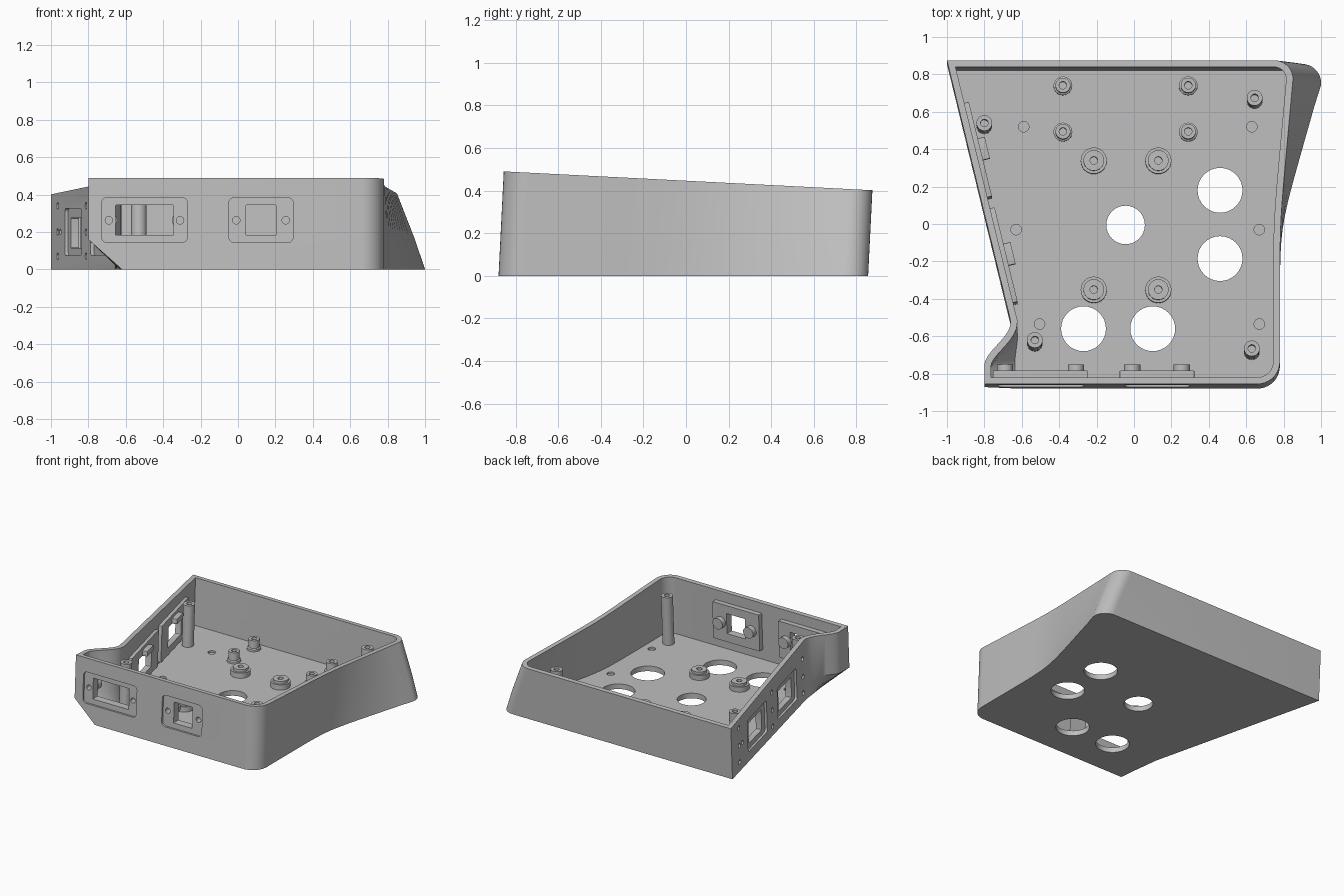
import bpy, bmesh, math
from mathutils import Matrix, Vector

cube = bpy.data.objects.get("Cube")
if cube:
    bpy.data.objects.remove(cube)

grey = bpy.data.materials.new("plain grey")
grey.use_nodes = True
grey.diffuse_color = (0.52, 0.52, 0.52, 1)
grey.node_tree.nodes["Principled BSDF"].inputs["Base Color"].default_value = (0.52, 0.52, 0.52, 1)

LEAN = 0.05          # walls lean back with height
WALL = 0.036
FLOOR_Z = 0.04
UP = Vector((0, LEAN, 1))


def frame(origin, u, w, d):
    m = Matrix((u, w, d)).transposed().to_4x4()
    m.translation = origin
    return m


# Local frames: two in-plane axes, then depth
FLOOR = frame((0, 0, 0), (1, 0, 0), (0, 1, 0), (0, 0, 1))
FRONT = frame((0, -0.88, 0), (1, 0, 0), UP, (0, 1, 0))
along = Vector((0.34, -1.395, 0)).normalized()
SIDE = frame((-1, 0.855, 0), along, UP, (-along.y, along.x, 0))


def loft(name, rings, matrix=Matrix()):
    """Skin a stack of equal rings and cap both ends."""
    bm = bmesh.new()
    loops = [[bm.verts.new(p) for p in ring] for ring in rings]
    n = len(loops[0])
    for a, b in zip(loops, loops[1:]):
        for i in range(n):
            j = (i + 1) % n
            bm.faces.new((a[i], a[j], b[j], b[i]))
    bm.faces.new(loops[0])
    bm.faces.new(loops[-1])
    bm.transform(matrix)
    bmesh.ops.recalc_face_normals(bm, faces=bm.faces)
    mesh = bpy.data.meshes.new(name)
    bm.to_mesh(mesh)
    bm.free()
    mesh.materials.append(grey)
    ob = bpy.data.objects.new(name, mesh)
    bpy.context.collection.objects.link(ob)
    return ob


def arc(cx, cy, r, a0, a1, n):
    angles = [math.radians(a0 + (a1 - a0) * i / n) for i in range(n + 1)]
    return [(cx + r * math.cos(a), cy + r * math.sin(a)) for a in angles]


def circle(cx, cy, r):
    return arc(cx, cy, r, 0, 360, 32)[:-1]


def rounded(cx, cy, w, h, r):
    x, y = w / 2 - r, h / 2 - r
    corners = ((x, y, 0), (-x, y, 90), (-x, -y, 180), (x, -y, 270))
    return [p for dx, dy, a in corners for p in arc(cx + dx, cy + dy, r, a, a + 90, 4)]


def prism(name, where, shape, d0, d1):
    return loft(name, [[(u, w, d) for u, w in shape] for d in (d0, d1)], where)


def combine(tool, operation):
    mod = shell.modifiers.new("combine", 'BOOLEAN')
    mod.operation, mod.object, mod.solver = operation, tool, 'EXACT'
    bpy.context.view_layer.objects.active = shell
    bpy.ops.object.modifier_apply(modifier=mod.name)
    bpy.data.objects.remove(tool)


def cut(where, shape, d0, d1):
    combine(prism("cutter", where, shape, d0, d1), 'DIFFERENCE')


def rim_z(y):
    return 0.445 - 0.051 * y


# Plan outline: flared right side, bulge at the front of the left side
def outline(t, bulge):
    flare = 0.22 + (0.07 - 0.22) * t
    pts = [(-1, 0.855)]
    for i in range(13):
        s = i / 12
        base = -0.66 + 0.03 * s
        pts.append((base + (-0.8 - base) * s * s * (3 - 2 * s) * bulge, -0.54 - 0.24 * s))
    pts.append((-0.62 - 0.18 * bulge, -0.88))
    pts += arc(0.66, -0.76, 0.12, -90, 0, 10)
    for i in range(15):
        y = -0.3 + i / 15
        ramp = 0.08 * math.log(1 + math.exp((y + 0.02) / 0.08)) / 0.775
        pts.append((0.78 + flare * ramp, y))
    return pts + arc(0.68 + flare, 0.755, 0.1, -10, 90, 10)


def inset(pts, d):
    out = []
    for i, p in enumerate(pts):
        a, b, c = (Vector(q) for q in (pts[i - 1], p, pts[(i + 1) % len(pts)]))
        e, f = (b - a).normalized(), (c - b).normalized()
        n1, n2 = Vector((-e.y, e.x)), Vector((-f.y, f.x))
        out.append(tuple(b + (n1 + n2) * d / (1 + n1.dot(n2))))
    return out


def ring(z, d):
    """One wall ring; no z means the sloping rim."""
    t = 1 if z is None else z / 0.445
    pts = outline(t, 1 if z is None else min(1, z / 0.16))
    if d:
        pts = inset(pts, d)
    levels = [rim_z(y) if z is None else z for x, y in pts]
    return [(x, y + LEAN * h, h) for (x, y), h in zip(pts, levels)]


# Hollow tray
shell = loft("tray_shell", [ring(0, 0), ring(0.16, 0), ring(None, 0),
                            ring(None, WALL), ring(0.16, WALL), ring(FLOOR_Z, WALL)])

# Thick plates inside the walls behind each port
FRONT_PORTS = ((-0.5, 0.46, 0.31, 0.51), (0.123, 0.345, 0.16, 0.4))
SIDE_PORTS = (0.5, 1.08)
for c, w, win, plate in FRONT_PORTS:
    combine(prism("plate", FRONT, rounded(c, 0.263, plate, 0.29, 0.005), 0.02, 0.075), 'UNION')
for c in SIDE_PORTS:
    combine(prism("plate", SIDE, rounded(c, 0.2, 0.52, 0.28, 0.005), 0.02, 0.062), 'UNION')

# Front recesses, windows and screw holes
for c, w, win, plate in FRONT_PORTS:
    cut(FRONT, rounded(c, 0.264, w, 0.24, 0.03), -0.05, 0.015)
    cut(FRONT, rounded(c, 0.264, win, 0.16, 0.004), -0.05, 0.2)
    for s in (-1, 1):
        u = c + s * (w / 2 - 0.04)
        cut(FRONT, circle(u, 0.263, 0.02), -0.05, 0.06)
        prism("front_screw_boss", FRONT, circle(u, 0.263, 0.043), 0.07, 0.115)

# Side recesses, windows, ledges and screw holes
for c in SIDE_PORTS:
    cut(SIDE, rounded(c, 0.2, 0.37, 0.25, 0.02), -0.05, 0.018)
    cut(SIDE, rounded(c, 0.195, 0.25, 0.16, 0.004), -0.05, 0.12)
    prism("side_ledge", SIDE, rounded(c, 0.295, 0.12, 0.04, 0.004), 0.055, 0.1)
for u in (0.15, 0.79, 1.39):
    for z in (0.07, 0.2, 0.34):
        cut(SIDE, circle(u, z, 0.018), -0.05, 0.025)
cut(SIDE, circle(0.21, 0.2, 0.016), -0.05, 0.025)

# Floor openings and shallow dimples
for x, y, r in ((-0.045, -0.005, 0.103), (0.46, 0.18, 0.12), (0.46, -0.185, 0.12),
                (-0.27, -0.56, 0.12), (0.1, -0.56, 0.12)):
    cut(FLOOR, circle(x, y, r), -0.1, 0.1)
for x, y in ((-0.59, 0.52), (0.63, 0.52), (-0.63, -0.03), (0.67, -0.03),
             (-0.505, -0.535), (0.67, -0.535)):
    cut(FLOOR, circle(x, y, 0.028), 0.025, 0.1)


# Turned posts that follow the lean of the walls
def turned(name, x, y, profile):
    top = max(z for r, z in profile)
    rings = [[(u, w + LEAN * (z - top), z) for u, w in circle(x, y, r)] for r, z in profile]
    loft(name, rings)


for x, y in ((-0.8, 0.54), (0.645, 0.675), (-0.53, -0.62), (0.63, -0.665)):
    h = rim_z(y) - 0.06
    turned("corner_post", x, y, ((0.042, 0.03), (0.042, h), (0.02, h), (0.02, h - 0.08)))

for x in (-0.38, 0.29):
    for y in (0.495, 0.742):
        turned("small_standoff", x, y, ((0.05, 0.03), (0.05, 0.055), (0.04, 0.06), (0.04, 0.12),
                                        (0.02, 0.12), (0.02, 0.07)))
for x in (-0.215, 0.13):
    for y in (-0.35, 0.34):
        turned("wide_standoff", x, y, ((0.07, 0.03), (0.07, 0.08), (0.055, 0.08), (0.055, 0.1),
                                       (0.02, 0.1), (0.02, 0.06)))

# Smooth the curved walls, keep the edges crisp
for ob in bpy.context.collection.objects:
    if ob.type == 'MESH' and grey.name in ob.data.materials:
        bpy.ops.object.select_all(action='DESELECT')
        ob.select_set(True)
        bpy.context.view_layer.objects.active = ob
        bpy.ops.object.shade_smooth_by_angle(angle=math.radians(30))
